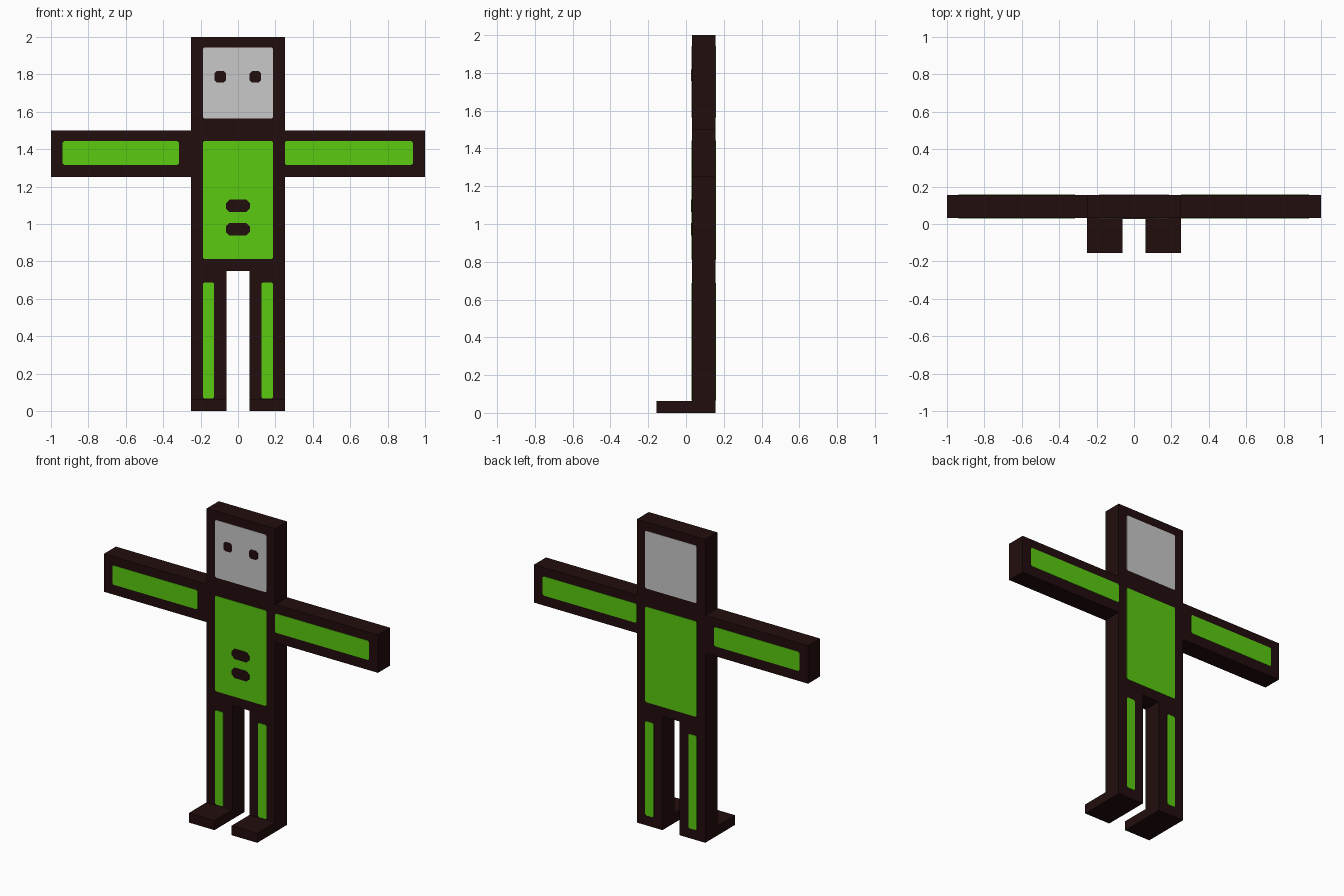
import bpy, bmesh

if "Cube" in bpy.data.objects:
    bpy.data.objects.remove(bpy.data.objects["Cube"])

def material(name, rgb):
    m = bpy.data.materials.new(name)
    m.diffuse_color = (*rgb, 1)
    m.use_nodes = True
    m.node_tree.nodes["Principled BSDF"].inputs["Base Color"].default_value = m.diffuse_color
    return m

DARK = material("dark_brown", (0.016, 0.004, 0.004))
GREEN = material("bright_green", (0.102, 0.59, 0.005))
GREY = material("light_grey", (0.58, 0.58, 0.58))

FRONT, BACK = 0.031, 0.156   # y of the flat body slab
THICK = 0.002                # thickness of painted plates


def finish(name, bm, mat):
    bmesh.ops.recalc_face_normals(bm, faces=bm.faces)
    me = bpy.data.meshes.new(name)
    bm.to_mesh(me)
    bm.free()
    me.materials.append(mat)
    ob = bpy.data.objects.new(name, me)
    bpy.context.collection.objects.link(ob)


def box(name, x0, x1, y0, y1, z0, z1, mat=DARK):
    bm = bmesh.new()
    bmesh.ops.create_cube(bm, size=1)
    for v in bm.verts:
        v.co = (x1 if v.co.x > 0 else x0,
                y1 if v.co.y > 0 else y0,
                z1 if v.co.z > 0 else z0)
    finish(name, bm, mat)


def plate(name, x0, x1, z0, z1, mat, y, step, c=0.008):
    """Thin plate with clipped corners, from y outward by step."""
    pts = [(x0 + c, z0), (x1 - c, z0), (x1, z0 + c), (x1, z1 - c),
           (x1 - c, z1), (x0 + c, z1), (x0, z1 - c), (x0, z0 + c)]
    bm = bmesh.new()
    face = bm.faces.new([bm.verts.new((x, y, z)) for x, z in pts])
    ext = bmesh.ops.extrude_face_region(bm, geom=[face], use_keep_orig=True)
    for g in ext["geom"]:
        if isinstance(g, bmesh.types.BMVert):
            g.co.y += step
    finish(name, bm, mat)


# Body slabs
box("head", -0.25, 0.25, FRONT, BACK, 1.5, 2.0)
box("torso", -0.25, 0.25, FRONT, BACK, 0.75, 1.5)
for side, s in (("left", -1), ("right", 1)):
    def span(a, b):
        return sorted((s * a, s * b))
    box(side + "_arm", *span(0.25, 1.0), FRONT, BACK, 1.25, 1.5)
    box(side + "_leg", *span(0.0625, 0.25), FRONT, BACK, 0, 0.75)
    box(side + "_foot", *span(0.0625, 0.25), -0.156, FRONT, 0, 0.0625)

# Coloured panels on both faces
panels = [
    ("face_panel", -0.188, 0.188, 1.563, 1.943, GREY),
    ("torso_panel", -0.188, 0.188, 0.813, 1.443, GREEN),
    ("left_arm_panel", -0.937, -0.315, 1.316, 1.443, GREEN),
    ("right_arm_panel", 0.25, 0.935, 1.316, 1.443, GREEN),
    ("left_leg_panel", -0.188, -0.128, 0.066, 0.688, GREEN),
    ("right_leg_panel", 0.126, 0.187, 0.066, 0.688, GREEN),
]
for name, x0, x1, z0, z1, mat in panels:
    plate("front_" + name, x0, x1, z0, z1, mat, FRONT, -THICK)
    plate("back_" + name, x0, x1, z0, z1, mat, BACK, THICK)

# Eyes and buttons, front only
for name, x0 in (("left_eye", -0.126), ("right_eye", 0.062)):
    plate(name, x0, x0 + 0.062, 1.757, 1.817, DARK, FRONT - THICK, -THICK, 0.012)
for name, z0 in (("upper_button", 1.063), ("lower_button", 0.938)):
    plate(name, -0.065, 0.063, z0, z0 + 0.068, DARK, FRONT - THICK, -THICK, 0.02)
